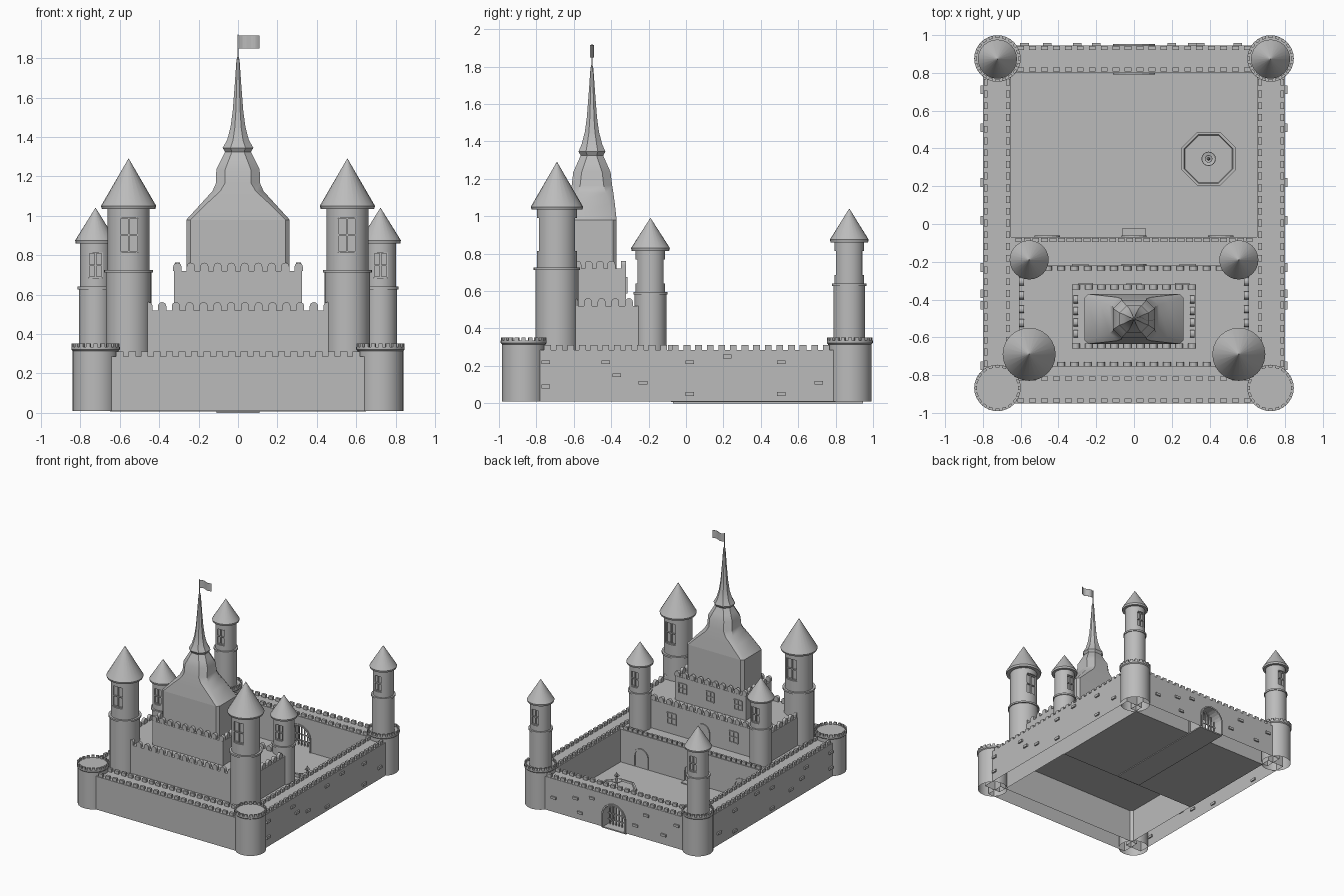
import bpy, bmesh
from math import sin, cos, pi, atan2
from mathutils import Matrix, Vector

if "Cube" in bpy.data.objects:
    bpy.data.objects.remove(bpy.data.objects["Cube"])

stone = bpy.data.materials.new("grey_stone")
stone.use_nodes = True
stone.diffuse_color = (0.5, 0.5, 0.5, 1)
stone.node_tree.nodes["Principled BSDF"].inputs["Base Color"].default_value = (0.5, 0.5, 0.5, 1)


def finish(name, bm, smooth=False):
    bmesh.ops.recalc_face_normals(bm, faces=bm.faces[:])
    mesh = bpy.data.meshes.new(name)
    bm.to_mesh(mesh)
    bm.free()
    mesh.materials.append(stone)
    ob = bpy.data.objects.new(name, mesh)
    bpy.context.collection.objects.link(ob)
    if smooth:
        bpy.ops.object.select_all(action='DESELECT')
        ob.select_set(True)
        bpy.context.view_layer.objects.active = ob
        bpy.ops.object.shade_smooth_by_angle(angle=0.6)
    return ob


def loft(bm, rings, cap_start=True, cap_end=True):
    loops = [[bm.verts.new(p) for p in ring] for ring in rings]
    n = len(loops[0])
    for a, b in zip(loops, loops[1:]):
        for i in range(n):
            j = (i + 1) % n
            bm.faces.new((a[i], a[j], b[j], b[i]))
    if cap_start:
        bm.faces.new(loops[0][::-1])
    if cap_end:
        bm.faces.new(loops[-1])


def box(bm, x0, x1, y0, y1, z0, z1, bottom=True):
    ring = [(x0, y0), (x1, y0), (x1, y1), (x0, y1)]
    loft(bm, [[(x, y, z) for x, y in ring] for z in (z0, z1)], cap_start=bottom)


def turned(bm, profile, x, y, seg=32, cap_start=True):
    rings = [[(x + r * cos(2 * pi * i / seg), y + r * sin(2 * pi * i / seg), z)
              for i in range(seg)] for r, z in profile]
    loft(bm, rings, cap_start=cap_start)


def prism(bm, outline, depth, at, angle=0.0, bottom=True):
    # outline is (along, up); it is thickened by depth and turned about z
    m = Matrix.Translation(at) @ Matrix.Rotation(angle, 4, 'Z')
    front, back = ([bm.verts.new(m @ Vector((u, s * depth / 2, z))) for u, z in outline] for s in (-1, 1))
    low = min(z for u, z in outline)
    for i in range(len(outline)):
        j = (i + 1) % len(outline)
        if bottom or max(outline[i][1], outline[j][1]) > low:
            bm.faces.new((front[i], front[j], back[j], back[i]))
    bm.faces.new(front[::-1])
    bm.faces.new(back)


def arch(w, h, steps=8):
    r = w / 2
    top = [(-r * cos(pi * i / steps), h - r + r * sin(pi * i / steps)) for i in range(steps + 1)]
    return [(-r, 0)] + top + [(r, 0)]


def block(w, h):
    return [(-w / 2, 0), (-w / 2, h), (w / 2, h), (w / 2, 0)]


def merlons(bm, p, q, z, shape, depth, pitch):
    p, q = Vector((*p, z)), Vector((*q, z))
    d = q - p
    n = max(1, round(d.length / pitch))
    for i in range(n + 1):
        prism(bm, shape, depth, p + d * i / n, atan2(d.y, d.x))


def merlon_ring(bm, x0, x1, y0, y1, z, shape, depth, pitch):
    for y in (y0, y1):
        merlons(bm, (x0, y), (x1, y), z, shape, depth, pitch)
    for x in (x0, x1):
        merlons(bm, (x, y0 + pitch), (x, y1 - pitch), z, shape, depth, pitch)


def arch_frame(bm, x, y, z, w, h, t=0.012):
    prism(bm, arch(w + 2 * t, h + t) + arch(w, h)[::-1], 0.016, (x, y, z))


def window(bm, x, y, z, w, h, t=0.008, depth=0.014):
    for s in (-1, 0, 1):
        cx, cz = x + s * w / 2, z + s * h / 2
        box(bm, cx - t / 2, cx + t / 2, y - depth / 2, y + depth / 2, z - h / 2, z + h / 2)
        box(bm, x - w / 2, x + w / 2, y - depth / 2, y + depth / 2, cz - t / 2, cz + t / 2)


WALL = 0.285
# Outer walls, open underneath, with the gate arch in the back one
bm = bmesh.new()
for s in (-1, 1):
    box(bm, *sorted((s * 0.65, s * 0.8)), -0.87, 0.87, 0.01, WALL, bottom=False)
box(bm, -0.7, 0.7, -0.95, -0.8, 0.01, WALL, bottom=False)
gate = arch(0.2, 0.2, 12)
prism(bm, [(-0.7, 0)] + gate + [(0.7, 0), (0.7, WALL - 0.01), (-0.7, WALL - 0.01)],
      0.145, (0, 0.873, 0.01), bottom=False)
finish("outer_walls", bm)

bm = bmesh.new()
small = block(0.036, 0.026)
for s in (-1, 1):
    for x in (0.785, 0.667):
        merlons(bm, (s * x, -0.74), (s * x, 0.75), WALL, small, 0.02, 0.062)
for y in (-0.935, -0.818, 0.818, 0.932):
    merlons(bm, (-0.6, y), (0.6, y), WALL, small, 0.02, 0.062)
finish("wall_merlons", bm)

# Raised stones scattered on the side and back walls
bm = bmesh.new()
side = [(-.75, .22), (-.75, .09), (-.43, .22), (-.37, .15), (-.23, .11), (.02, .22),
        (.02, .05), (.22, .25), (.51, .22), (.51, .05), (.71, .11)]
for y, z in side:
    for s in (-1, 1):
        box(bm, *sorted((s * 0.79, s * 0.812)), y - 0.023, y + 0.023, z - 0.01, z + 0.01)
for x, z in [(-.58, .2), (-.46, .09), (-.3, .21), (-.2, .1), (.2, .22), (.31, .07), (.35, .18), (.55, .13)]:
    box(bm, x - 0.023, x + 0.023, 0.94, 0.957, z - 0.01, z + 0.01)
finish("wall_stones", bm)

# Gate surround and portcullis
bm = bmesh.new()
for y in (0.8, 0.946):
    arch_frame(bm, 0, y, 0.01, 0.2, 0.2)
for i in range(-3, 4):
    box(bm, i * 0.028 - 0.004, i * 0.028 + 0.004, 0.87, 0.878, 0.01, 0.205 - 0.008 * abs(i) ** 1.8)
for z in (0.05, 0.1):
    box(bm, -0.1, 0.1, 0.871, 0.877, z - 0.004, z + 0.004)
finish("gate", bm)

# Courtyard floor and paths
bm = bmesh.new()
box(bm, -0.65, 0.65, -0.08, 0.8, 0.006, 0.012)
finish("courtyard", bm)
bm = bmesh.new()
box(bm, -0.11, 0.11, -0.07, 0.945, 0.0, 0.01)
finish("path", bm)
bm = bmesh.new()
box(bm, -0.06, 0.06, -0.07, -0.02, 0.01, 0.02)
finish("door_step", bm)

# Stepped terraces of the inner castle
bm = bmesh.new()
box(bm, -0.65, 0.65, -0.8, -0.07, 0.01, WALL, bottom=False)
box(bm, -0.61, 0.61, -0.755, -0.22, WALL, 0.52)
box(bm, -0.325, 0.325, -0.66, -0.32, 0.52, 0.72)
finish("terraces", bm)
bm = bmesh.new()
merlons(bm, (-0.61, -0.085), (0.61, -0.085), WALL, small, 0.02, 0.045)
round_top = arch(0.042, 0.042)
merlon_ring(bm, -0.595, 0.595, -0.742, -0.234, 0.52, round_top, 0.025, 0.071)
merlon_ring(bm, -0.308, 0.308, -0.646, -0.334, 0.72, round_top, 0.025, 0.065)
finish("terrace_merlons", bm)
bm = bmesh.new()
for x in (-0.46, 0, 0.46):
    arch_frame(bm, x, -0.07, 0.02, 0.11, 0.14)
arch_frame(bm, 0, -0.22, WALL, 0.11, 0.15)
for x in (-0.285, 0.285):
    window(bm, x, -0.22, 0.41, 0.08, 0.09)
for x in (-0.255, 0, 0.255):
    window(bm, x, -0.32, 0.63, 0.07, 0.08)
finish("castle_openings", bm)

# Keep with its bell-shaped roof drawn up into a spire
bm = bmesh.new()
KY = -0.503


def cut_rect(a, b, c, z):
    pts = [(a, c - b), (a, b - c), (a - c, b), (c - a, b), (-a, b - c), (-a, c - b), (c - a, -b), (a - c, -b)]
    return [(x, KY + y, z) for x, y in pts]


keep = [(.262, .132, .02, .72), (.262, .132, .02, .98)]
roof = [(.262, .132, .02, .98), (.18, .122, .03, 1.07), (.13, .115, .04, 1.125), (.112, .108, .045, 1.165),
        (.11, .1, .045, 1.235), (.088, .08, .04, 1.28), (.066, .06, .035, 1.325), (.078, .072, .04, 1.345),
        (.055, .055, .03, 1.385), (.038, .038, .022, 1.45), (.027, .027, .016, 1.53), (.017, .017, .01, 1.66),
        (.008, .008, .004, 1.79), (.003, .003, .0015, 1.81), (.003, .003, .0015, 1.92)]
loft(bm, [cut_rect(*r) for r in keep])
loft(bm, [cut_rect(*r) for r in roof])
finish("keep_and_spire", bm, smooth=True)

# Waving flag
bm = bmesh.new()
wave = [(0.11 * i / 10, KY + 0.01 * sin(i * 0.63)) for i in range(11)]
rim = [(x, y - 0.001) for x, y in wave] + [(x, y + 0.001) for x, y in wave[::-1]]
loft(bm, [[(x, y, z) for x, y in rim] for z in (1.85, 1.915)])
finish("flag", bm)


def tower(name, x, y, base, ring, eave, tip, r, win_w, win_h):
    bm = bmesh.new()
    turned(bm, [(r, base), (r, ring - 0.008)], x, y)
    turned(bm, [(r * 1.08, ring - 0.008), (r * 1.08, ring + 0.006)], x, y)
    finish(name + "_base", bm, smooth=True)
    bm = bmesh.new()
    turned(bm, [(r * 0.93, ring), (r * 0.93, eave)], x, y)
    shaft = finish(name + "_shaft", bm)
    # window recesses to front and back
    mid = eave - 0.06 - win_h / 2
    bm = bmesh.new()
    for s in (-1, 1):
        box(bm, x - win_w / 2, x + win_w / 2, *sorted((y + s * r * 0.68, y + s * r * 1.2)),
            mid - win_h / 2, mid + win_h / 2)
    cutter = finish(name + "_cutter", bm)
    mod = shaft.modifiers.new("recess", 'BOOLEAN')
    mod.object, mod.operation, mod.solver = cutter, 'DIFFERENCE', 'EXACT'
    bpy.ops.object.select_all(action='DESELECT')
    shaft.select_set(True)
    bpy.context.view_layer.objects.active = shaft
    bpy.ops.object.modifier_apply(modifier="recess")
    bpy.data.objects.remove(cutter)
    bpy.ops.object.shade_smooth_by_angle(angle=0.6)
    bm = bmesh.new()
    for s in (-1, 1):
        window(bm, x, y + s * r * 0.76, mid, win_w * 0.96, win_h * 0.97, depth=0.01)
    finish(name + "_windows", bm)
    bm = bmesh.new()
    turned(bm, [(r * 1.18, eave - 0.015), (r * 1.22, eave), (0.001, tip)], x, y, seg=24)
    finish(name + "_roof", bm, smooth=True)


# Corner bastions with crowns, then the towers
for side_name, s in (("left", 1), ("right", -1)):
    for end, y in (("front", -0.868), ("back", 0.876)):
        x = s * 0.723
        bm = bmesh.new()
        turned(bm, [(0.116, 0.01), (0.116, 0.315), (0.123, 0.322), (0.123, 0.335)], x, y, cap_start=False)
        finish(f"{end}_{side_name}_bastion", bm, smooth=True)
        bm = bmesh.new()
        for i in range(20):
            a = 2 * pi * i / 20
            prism(bm, block(0.022, 0.02), 0.014,
                  (x + 0.115 * cos(a), y + 0.115 * sin(a), 0.333), a + pi / 2)
        finish(f"{end}_{side_name}_crown", bm)
    tower(f"front_{side_name}_tower", s * 0.555, -0.69, WALL, 0.72, 1.05, 1.29, 0.115, 0.095, 0.175)
    tower(f"middle_{side_name}_tower", s * 0.555, -0.19, WALL, 0.59, 0.83, 0.99, 0.085, 0.07, 0.13)
    tower(f"back_{side_name}_tower", s * 0.723, 0.873, 0.33, 0.635, 0.875, 1.04, 0.085, 0.07, 0.13)

# Octagonal fountain
bm = bmesh.new()
FX, FY, OCT = 0.395, 0.345, pi / 8
for prof in ([(.155, .008), (.155, .03), (.14, .03), (.135, .02)],):
    rings = [[(FX + r * cos(OCT + i * pi / 4), FY + r * sin(OCT + i * pi / 4), z) for i in range(8)] for r, z in prof]
    loft(bm, rings)
finish("fountain_basin", bm)
bm = bmesh.new()
turned(bm, [(.02, .015), (.01, .03), (.009, .065), (.038, .08), (.036, .084), (.008, .078), (.007, .115),
            (.02, .125), (.019, .128), (.006, .125), (.008, .14), (.001, .155)], FX, FY, seg=16)
finish("fountain_column", bm, smooth=True)
